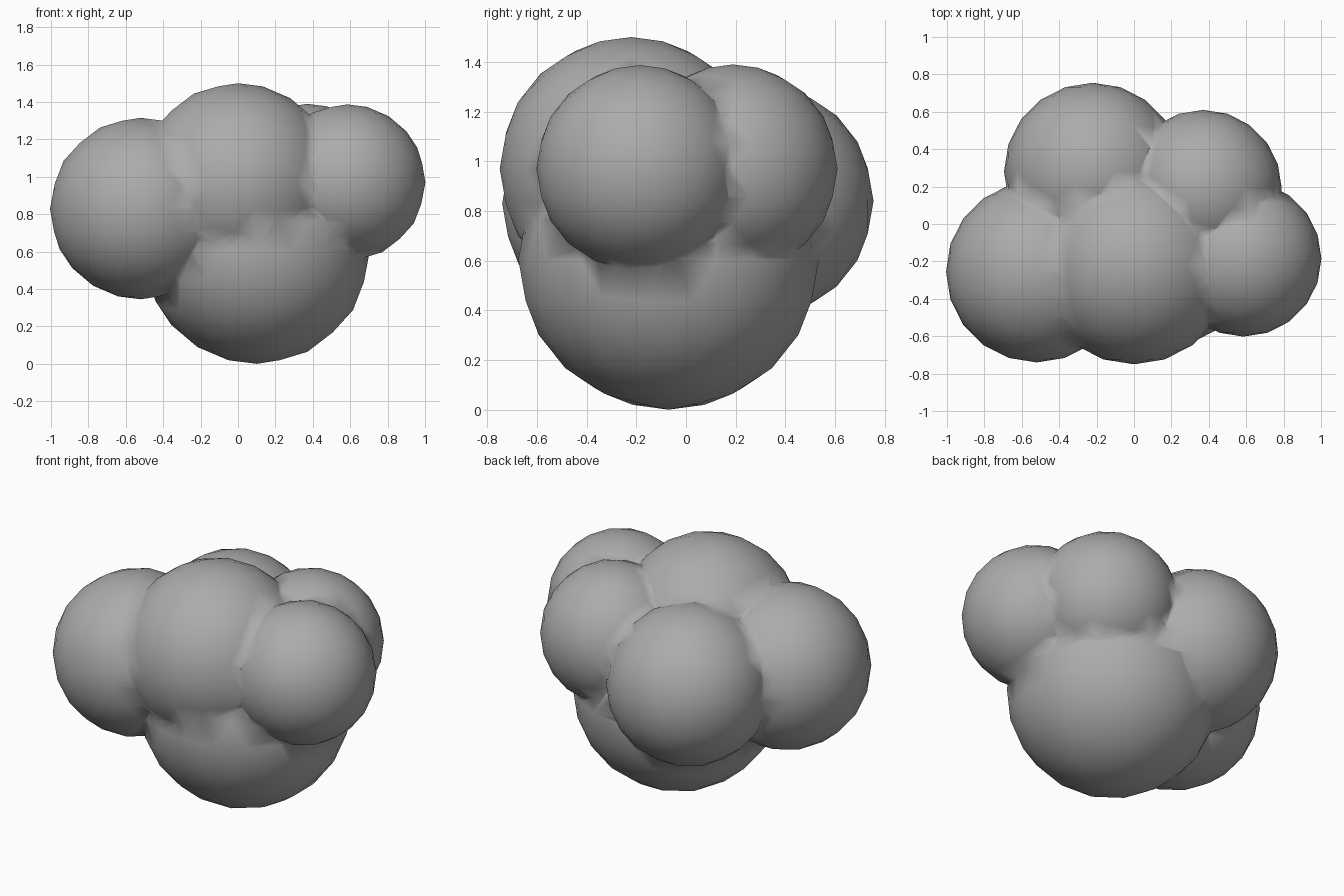
import bpy

if "Cube" in bpy.data.objects:
    bpy.data.objects.remove(bpy.data.objects["Cube"])

# lobes of the rounded clump: x, y, z, radius
LOBES = [
    (0.00, -0.22, 0.97, 0.53),
    (-0.52, -0.255, 0.83, 0.485),
    (0.10, -0.07, 0.605, 0.605),
    (0.585, -0.185, 0.97, 0.417),
    (0.37, 0.19, 0.97, 0.42),
    (-0.22, 0.28, 0.84, 0.475),
]


def lobe(x, y, z, r):
    bpy.ops.mesh.primitive_ico_sphere_add(subdivisions=3, radius=r, location=(x, y, z))
    return bpy.context.object


# fuse the lobes one by one into a single skin
clump = lobe(*LOBES[0])
clump.name = "foliage_clump"
for spec in LOBES[1:]:
    other = lobe(*spec)
    m = clump.modifiers.new("fuse", 'BOOLEAN')
    m.operation = 'UNION'
    m.solver = 'EXACT'
    m.object = other
    bpy.context.view_layer.objects.active = clump
    bpy.ops.object.modifier_apply(modifier="fuse")
    bpy.data.objects.remove(other, do_unlink=True)

# smooth shading runs across the creases
for p in clump.data.polygons:
    p.use_smooth = True

grey = bpy.data.materials.new("dark_grey")
grey.diffuse_color = (0.41, 0.41, 0.41, 1)
grey.use_nodes = True
grey.node_tree.nodes["Principled BSDF"].inputs["Base Color"].default_value = grey.diffuse_color
clump.data.materials.clear()
clump.data.materials.append(grey)
